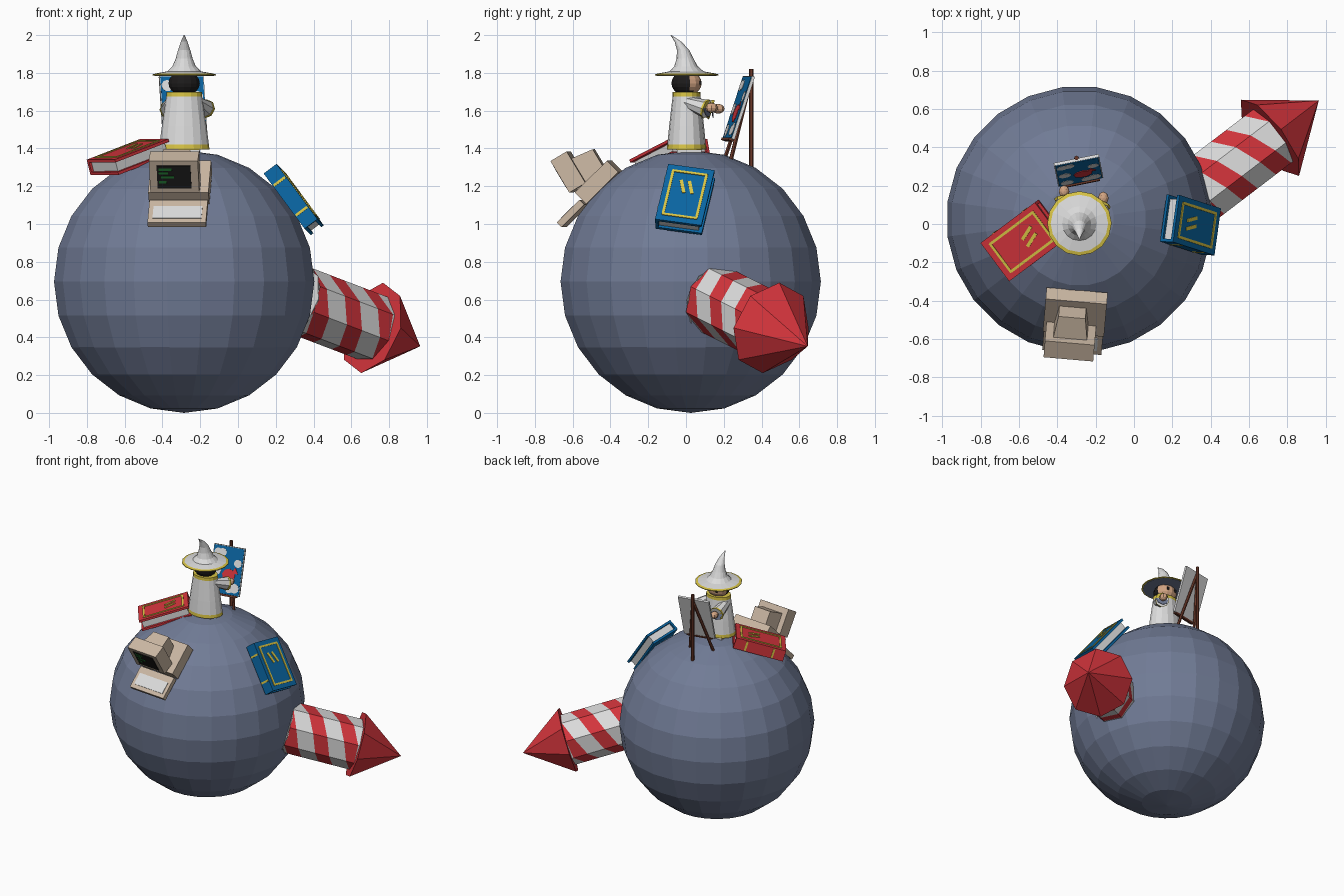
import bpy, bmesh, math
from mathutils import Vector, Matrix

if "Cube" in bpy.data.objects:
    bpy.data.objects.remove(bpy.data.objects["Cube"])

COLORS = {
    "slate": (0.165, 0.2, 0.305), "red": (0.66, 0.035, 0.045), "white": (0.72, 0.72, 0.72),
    "blue": (0.003, 0.13, 0.36), "yellow": (0.7, 0.56, 0.06), "beige": (0.6, 0.48, 0.37),
    "black": (0.012, 0.011, 0.011), "brown": (0.15, 0.04, 0.022), "skin": (0.66, 0.38, 0.23),
    "green": (0.015, 0.17, 0.03)}
MATS = {}
for key, rgb in COLORS.items():
    MATS[key] = bpy.data.materials.new(key)
    MATS[key].diffuse_color = (*rgb, 1)


def finish(name, bm, *mats):
    me = bpy.data.meshes.new(name)
    bm.to_mesh(me)
    bm.free()
    for m in mats:
        me.materials.append(MATS[m])
    ob = bpy.data.objects.new(name, me)
    bpy.context.collection.objects.link(ob)
    return ob


def frame(origin, x, n):
    """Matrix with local z along n and local x close to x."""
    n = Vector(n).normalized()
    x = Vector(x)
    x = (x - n * x.dot(n)).normalized()
    m = Matrix((x, n.cross(x), n)).transposed().to_4x4()
    m.translation = Vector(origin)
    return m


def box(name, m, c, s, mat, taper=1.0, turn=0.0):
    bm = bmesh.new()
    bmesh.ops.create_cube(bm, size=1)
    for v in bm.verts:
        if v.co.y > 0:
            v.co.x *= taper
            v.co.z *= taper
        v.co = Vector((v.co.x * s[0], v.co.y * s[1], v.co.z * s[2]))
    bm.transform(m @ Matrix.Translation(c) @ Matrix.Rotation(turn, 4, 'Z'))
    return finish(name, bm, mat)


def tube(name, p0, p1, r0, r1, mat, n=8):
    p0, p1 = Vector(p0), Vector(p1)
    bm = bmesh.new()
    bmesh.ops.create_cone(bm, cap_ends=True, segments=n, radius1=r0, radius2=r1,
                          depth=(p1 - p0).length)
    bm.transform(Matrix.Translation((p0 + p1) / 2) @ (p1 - p0).to_track_quat('Z', 'Y').to_matrix().to_4x4())
    return finish(name, bm, mat)


def lathe(name, rings, bands, mats, center, sy=1.0, n=16):
    """rings: (radius, z, y shift); bands: material index between rings."""
    bm = bmesh.new()
    rows = [[bm.verts.new((center[0] + r * math.cos(2 * math.pi * i / n),
                           center[1] + dy + sy * r * math.sin(2 * math.pi * i / n), z))
             for i in range(n)] for r, z, dy in rings]
    for a, b, mi in zip(rows, rows[1:], bands):
        for i in range(n):
            j = (i + 1) % n
            bm.faces.new((a[i], a[j], b[j], b[i])).material_index = mi
    bm.faces.new(rows[0][::-1]).material_index = bands[0]
    bm.faces.new(rows[-1]).material_index = bands[-1]
    return finish(name, bm, *mats)


def ball(name, c, s, mats, rule=lambda p: 0, u=14, v=10, turn=0.0):
    bm = bmesh.new()
    bmesh.ops.create_uvsphere(bm, u_segments=u, v_segments=v, radius=1)
    bm.transform(Matrix.Rotation(turn, 4, 'Z'))
    for f in bm.faces:
        f.material_index = rule(f.calc_center_median())
    bm.transform(Matrix.Translation(c) @ Matrix.Diagonal((*s, 1)))
    return finish(name, bm, *mats)


I = Matrix.Identity(4)
GC = Vector((-0.285, 0.025, 0.695))

# planet
ball("planet", GC, (0.695,) * 3, ["slate"], u=24, v=12, turn=math.radians(7.5))

# rocket: striped eight-sided body with a wide nose cone
AX = Vector((0.76, 0.58, -0.29)).normalized()
BASE, L, SIDES, PERIOD = Vector((0.71, 0.45, 0.45)), 0.52, 8, 0.23
bm = bmesh.new()


def on_body(i, s):
    a = 2 * math.pi * i / SIDES + math.pi / 8
    return bm.verts.new((0.185 * math.cos(a), 0.185 * math.sin(a), s - L))


for i in range(SIDES):
    for k in range(-3, 4):
        for start, width, mi in ((0, 0.105, 1), (0.105, 0.125, 0)):
            lo = k * PERIOD + start + i * 2 * PERIOD / SIDES
            lo2 = lo + 2 * PERIOD / SIDES
            s = [min(max(x, 0), L) for x in (lo, lo2, lo2 + width, lo + width)]
            if s[2] - s[1] + s[3] - s[0] > 1e-5:
                f = bm.faces.new([on_body(i + d, x) for d, x in zip((0, 1, 1, 0), s)])
                f.material_index = mi
bmesh.ops.remove_doubles(bm, verts=bm.verts, dist=1e-5)
ROT = AX.to_track_quat('Z', 'Y').to_matrix().to_4x4()
bm.transform(Matrix.Translation(BASE) @ ROT)
finish("rocket_body", bm, "white", "red")
tube("rocket_nose", BASE, BASE + AX * 0.335, 0.25, 0.0, "red", SIDES)
tube("rocket_tail_cap", BASE - AX * L, BASE - AX * (L - 0.005), 0.183, 0.183, "white", SIDES)


# books: spine on the local +y side, yellow frame and ornament on the cover
def book(name, m, color):
    l, w, t = 0.37, 0.25, 0.085
    box(name + "_pages", m, (0, 0.005, 0), (l - 0.03, w - 0.03, t - 0.02), "white")
    for side in (-1, 1):
        box(f"{name}_cover", m, (0, 0, side * (t / 2 - 0.008)), (l, w, 0.016), color)
    box(name + "_spine", m, (0, w / 2 - 0.008, 0), (l, 0.016, t), color)
    for side in (-1, 1):
        z = t / 2 + 0.002
        box(name + "_frame_end", m, (side * 0.145, 0, z), (0.014, 0.19, 0.005), "yellow")
        box(name + "_frame_side", m, (0, side * 0.09, z), (0.29, 0.014, 0.005), "yellow")
        box(name + "_spine_band", m, (side * 0.1, w / 2 + 0.001, 0), (0.014, 0.004, t - 0.01), "yellow")
        box(name + "_ornament", m, (0.05, side * 0.022, z), (0.085, 0.018, 0.005), "yellow", turn=0.35)


book("red_book", frame((-0.575, -0.086, 1.355), (0.281, 0.21, 0.11), (-0.24, -0.175, 0.957)), "red")
book("blue_book", frame((0.295, -0.005, 1.13), (-0.21, 0.07, 0.30), (0.8, -0.03, 0.6)), "blue")

# old computer: case, keyboard, monitor on the front slope
PC = frame(GC, (0.996, -0.087, 0), (-0.06, -0.70, 0.71))
box("computer_case", PC, (0.02, 0.025, 0.715), (0.32, 0.24, 0.085), "beige")
box("keyboard", PC, (0.02, -0.19, 0.695), (0.31, 0.17, 0.035), "beige")
box("keyboard_keys", PC, (0.02, -0.2, 0.714), (0.26, 0.09, 0.006), "white")
MON = PC @ Matrix.Translation((0.005, -0.096, 0.875)) @ Matrix.Rotation(math.radians(-13.7), 4, 'X')
box("monitor_front", MON, (0, 0.05, 0), (0.26, 0.1, 0.195), "beige")
box("monitor_back", MON, (0, 0.155, -0.02), (0.18, 0.13, 0.15), "beige", taper=0.78)
box("monitor_foot", MON, (0, 0.1, -0.1), (0.15, 0.12, 0.04), "beige")
box("screen", MON, (0, -0.001, 0.0), (0.18, 0.006, 0.14), "black")
for x, z, w in ((-0.045, 0.048, 0.07), (-0.055, 0.025, 0.05), (-0.035, 0.0, 0.07), (-0.06, -0.03, 0.04)):
    box("screen_mark", MON, (x, -0.004, z), (w, 0.004, 0.014), "green")

# painter in robe and pointed hat, facing the back
C = (-0.285, 0.003)
W = Matrix.Translation((C[0], C[1], 0))
lathe("robe", [(0.134, 1.395, 0), (0.131, 1.42, 0), (0.118, 1.52, 0), (0.095, 1.675, 0), (0.094, 1.698, 0)],
      [1, 0, 0, 1], ["white", "yellow"], C, sy=0.78)
ball("head", (C[0], C[1], 1.745), (0.085, 0.08, 0.066), ["skin", "black"],
     lambda p: 1 if p.y < 0.3 or p.z > 0.72 else 0)
lathe("hat", [(0.15, 1.786, 0), (0.168, 1.787, 0), (0.168, 1.792, 0), (0.15, 1.797, 0), (0.09, 1.808, 0),
              (0.062, 1.835, -0.003), (0.045, 1.875, -0.008), (0.033, 1.92, -0.018),
              (0.018, 1.965, -0.045), (0.002, 2.0, -0.083)],
      [1, 1, 1, 0, 0, 0, 0, 0, 0], ["white", "yellow"], C)
tube("hat_underside", (*C, 1.784), (*C, 1.788), 0.158, 0.158, "slate", 16)
HANDS = {-1: Vector((-0.365, 0.17, 1.61)), 1: Vector((-0.16, 0.135, 1.615))}
for side, hand in HANDS.items():
    box("boot", W, (side * 0.05, 0.015, 1.387), (0.06, 0.13, 0.04), "white")
    box("boot_trim", W, (side * 0.05, 0.015, 1.398), (0.064, 0.134, 0.01), "yellow")
    box("eye", W, (side * 0.032, 0.073, 1.748), (0.016, 0.01, 0.02), "black")
    shoulder = Vector((C[0] + side * 0.07, 0.0, 1.645))
    wrist = shoulder.lerp(hand, 0.8) - Vector((0, 0, 0.012))
    tube("sleeve", shoulder, wrist, 0.03, 0.05, "white")
    tube("cuff", shoulder.lerp(wrist, 0.9), wrist, 0.05, 0.053, "yellow")
    tube("sleeve_opening", wrist, wrist.lerp(hand, 0.1), 0.045, 0.045, "slate")
    ball("hand", hand, (0.028, 0.034, 0.026), ["skin"], u=8, v=6)

# easel: canvas leaning on three legs
CAN = frame((-0.29, 0.28, 1.615), (0.98, 0.196, 0), (0.186, -0.931, 0.316))
box("canvas", CAN, (0, 0, 0), (0.24, 0.35, 0.016), "white")
box("painting", CAN, (0, 0, 0.009), (0.23, 0.34, 0.004), "blue")


def blob(name, x, y, r, z, mat, n):
    tube(name, CAN @ Vector((x, y, 0.009)), CAN @ Vector((x, y, z)), r, r, mat, n)


for x, y, r in ((-0.08, 0.12, 0.032), (-0.045, 0.125, 0.03), (0.08, 0.06, 0.03), (-0.075, -0.01, 0.034),
                (0.075, -0.12, 0.036), (0.035, -0.13, 0.03), (-0.07, -0.13, 0.035)):
    blob("painted_cloud", x, y, r, 0.0125, "white", 9)
blob("painted_planet", 0.02, -0.035, 0.05, 0.014, "red", 9)
blob("painted_planet_tip", 0.065, 0.0, 0.03, 0.0145, "red", 3)
tube("easel_back_leg", (-0.30, 0.345, 1.3), (-0.30, 0.345, 1.82), 0.012, 0.012, "brown", 6)
for foot in ((-0.385, 0.2, 1.33), (-0.2, 0.235, 1.33)):
    tube("easel_front_leg", foot, (-0.30, 0.345, 1.77), 0.011, 0.011, "brown", 6)
box("easel_ledge", CAN, (0, -0.178, 0.004), (0.2, 0.014, 0.03), "brown")

for ob in bpy.data.objects:
    b = bmesh.new()
    b.from_mesh(ob.data)
    bmesh.ops.recalc_face_normals(b, faces=b.faces)
    b.to_mesh(ob.data)
    b.free()

for m in bpy.data.materials:
    if m.users and not m.is_grease_pencil:
        m.use_nodes = True
        m.node_tree.nodes["Principled BSDF"].inputs["Base Color"].default_value = m.diffuse_color
